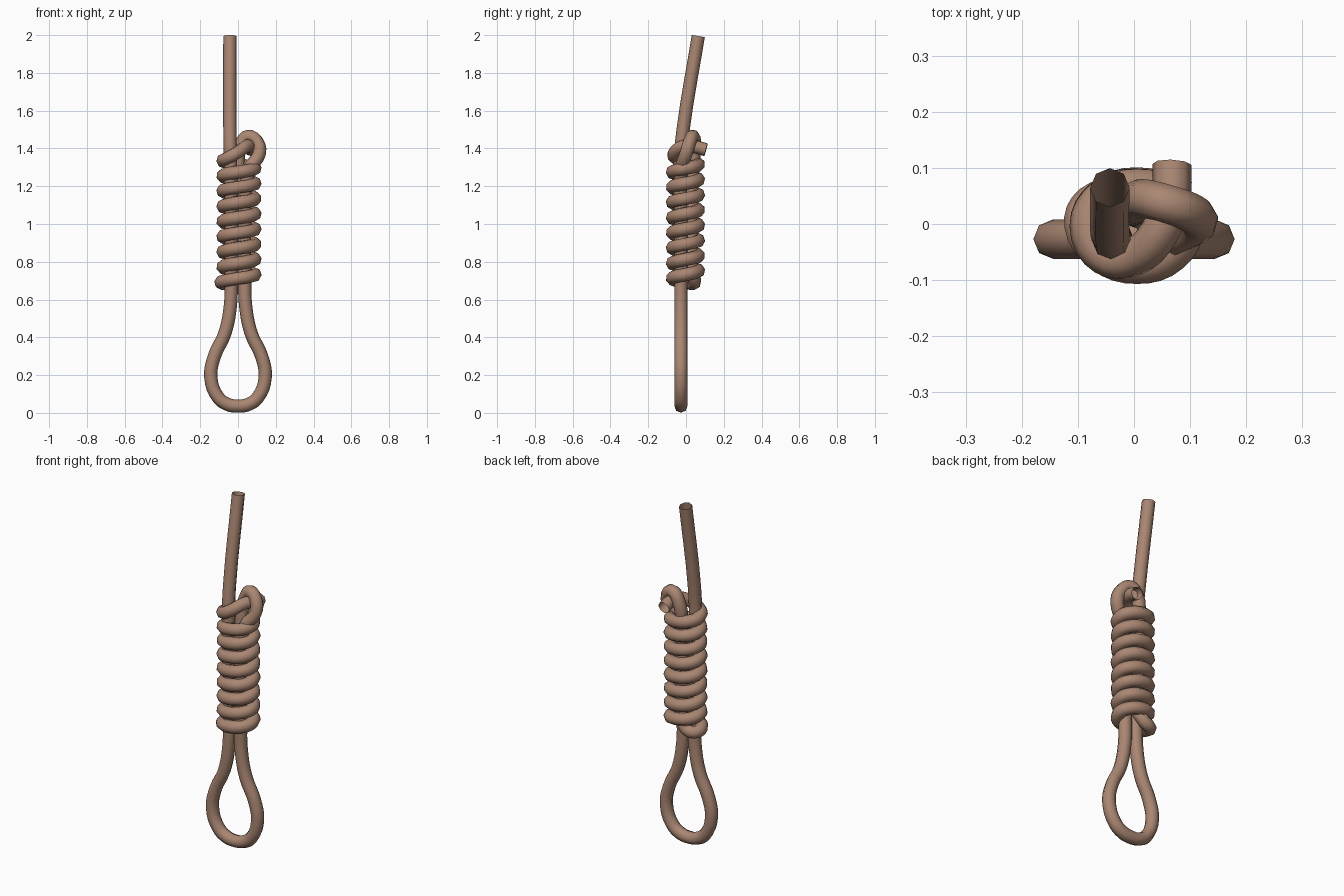
import bpy
from math import pi, sin, cos

if "Cube" in bpy.data.objects:
    bpy.data.objects.remove(bpy.data.objects["Cube"])

R = 0.035      # rope radius
Y = -0.027     # depth of the two main strands

# Half outline of the teardrop loop, (x, z) from the knot down
half = [(0.036, 0.72), (0.04, 0.57), (0.07, 0.42), (0.125, 0.3),
        (0.144, 0.19), (0.105, 0.082), (0.055, 0.045)]

# Standing strand, then left side, bottom and right side of the loop
path = [(-0.043, 0.065, 1.995), (-0.043, -0.015, 1.5),
        (-0.04, -0.03, 1.35), (-0.036, Y, 1.0)]
path += [(-x, Y, z) for x, z in half]
path += [(0, Y, 0.036)]
path += [(x, Y, z) for x, z in reversed(half)]

# Up through the core, over the small eye on top, back down the core
path += [(0.036, Y, 1.0), (0.06, -0.025, 1.29), (0.112, 0.0, 1.37),
         (0.105, 0.018, 1.43), (0.055, 0.037, 1.465), (0.015, 0.045, 1.42),
         (0.0, 0.035, 1.3), (0.0, 0.03, 1.0), (0.0, 0.03, 0.76),
         (-0.03, 0.045, 0.70), (-0.075, 0.035, 0.685)]

# Tight wraps climbing around the core
turns, steps = 8, 8
for i in range(turns * steps + 1):
    a = pi + 2 * pi * i / steps
    out = 0.01 if i == 0 else 0
    path.append((0.005 + (0.085 + out) * cos(a), -0.003 + 0.069 * sin(a),
                 0.692 + 0.0804 * i / steps))

# Tail crossing the front and passing back through the eye
path += [(-0.05, -0.058, 1.352), (0.0, -0.058, 1.38), (0.045, -0.015, 1.412),
         (0.065, 0.04, 1.41), (0.068, 0.106, 1.393)]

curve = bpy.data.curves.new("rope", 'CURVE')
curve.dimensions = '3D'
curve.resolution_u = 4
curve.bevel_depth = R
curve.bevel_resolution = 2
spline = curve.splines.new('BEZIER')
spline.bezier_points.add(len(path) - 1)
for p, co in zip(spline.bezier_points, path):
    p.co = co
    p.handle_left_type = p.handle_right_type = 'AUTO'
rope = bpy.data.objects.new("rope", curve)
bpy.context.collection.objects.link(rope)

# Turn the tube into a smooth mesh
bpy.context.view_layer.objects.active = rope
rope.select_set(True)
bpy.ops.object.convert(target='MESH')
bpy.ops.object.shade_smooth()

mat = bpy.data.materials.new("tan_fibre")
mat.diffuse_color = (0.40, 0.24, 0.17, 1)
mat.use_nodes = True
mat.node_tree.nodes["Principled BSDF"].inputs["Base Color"].default_value = mat.diffuse_color
rope.data.materials.clear()
rope.data.materials.append(mat)
